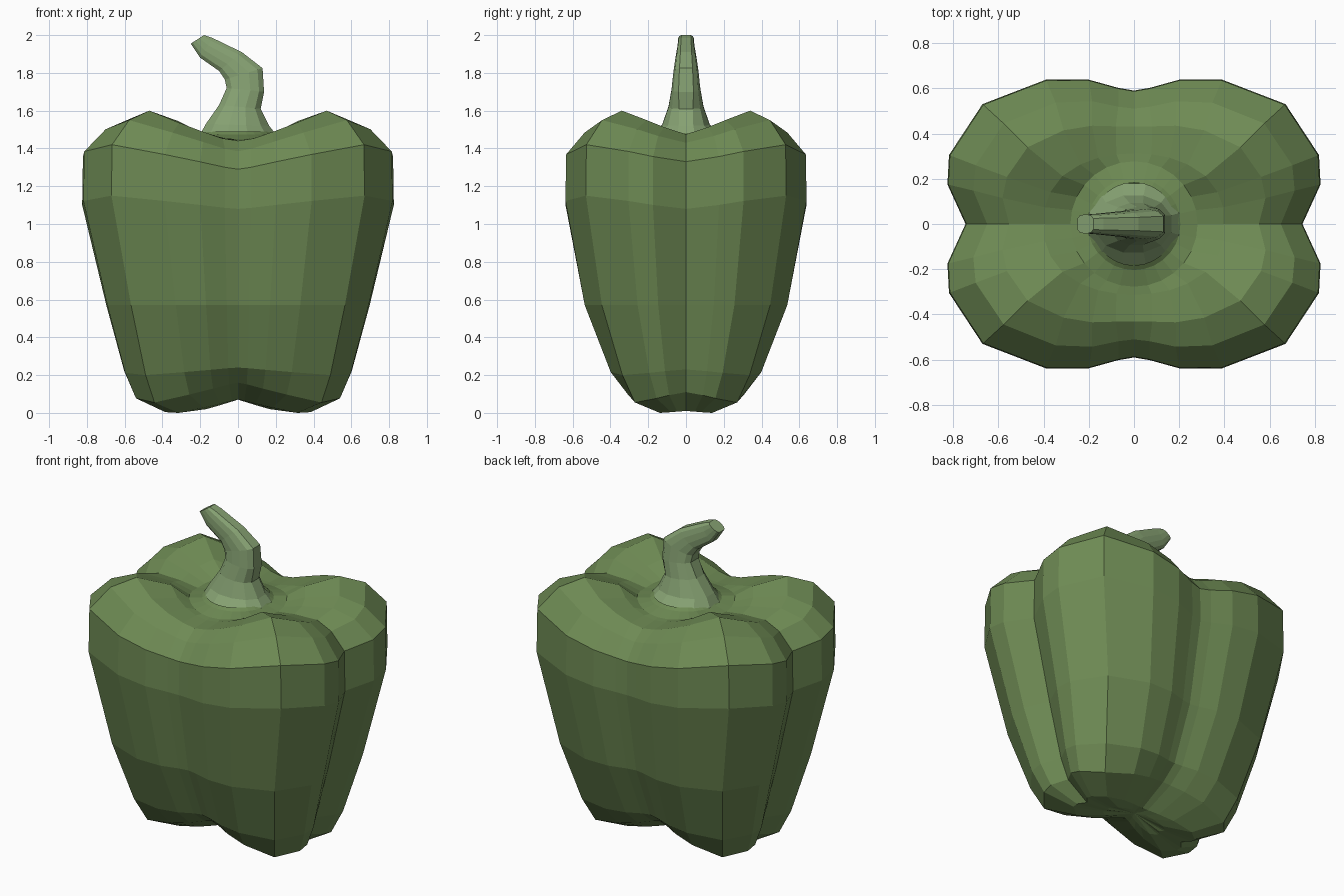
import bpy, bmesh, math

if "Cube" in bpy.data.objects:
    bpy.data.objects.remove(bpy.data.objects["Cube"])


def material(name, rgb):
    m = bpy.data.materials.new(name)
    m.diffuse_color = (*rgb, 1)
    m.use_nodes = True
    m.node_tree.nodes["Principled BSDF"].inputs["Base Color"].default_value = m.diffuse_color
    return m


def loft(name, rings, mat, start=None, cap_end=False):
    """Skin a list of closed rings; optionally close the start to a point, the end to a face."""
    bm = bmesh.new()
    loops = [[bm.verts.new(p) for p in r] for r in rings]
    n = len(loops[0])
    for a, b in zip(loops, loops[1:]):
        for i in range(n):
            j = (i + 1) % n
            bm.faces.new((a[i], a[j], b[j], b[i]))
    if start:
        t = bm.verts.new(start)
        for i in range(n):
            bm.faces.new((loops[0][(i + 1) % n], loops[0][i], t))
    if cap_end:
        bm.faces.new(loops[-1])
    bmesh.ops.recalc_face_normals(bm, faces=bm.faces)
    me = bpy.data.meshes.new(name)
    bm.to_mesh(me)
    bm.free()
    me.materials.append(mat)
    ob = bpy.data.objects.new(name, me)
    bpy.context.collection.objects.link(ob)
    return ob


# Quarter outline of the four-lobed body: x, y, side groove weight, front groove weight
quarter = [(.745, 0, 1, 0), (.825, .175, .7, 0), (.818, .305, .4, 0), (.67, .53, 0, 0),
           (.39, .638, 0, .4), (.2, .638, 0, .7), (.07, .602, 0, .92), (0, .59, 0, 1)]
outline = quarter[:]
outline += [(-x, y, s, f) for x, y, s, f in quarter[-2::-1]]
outline += [(-x, -y, s, f) for x, y, s, f in quarter[1:]]
outline += [(x, -y, s, f) for x, y, s, f in quarter[-2:0:-1]]

# Body rings, bottom to top: x scale, y scale, z at lobe, side groove, front groove,
# roundness of the plan, pinch of the front groove
levels = [(.25, .11, .02, .02, .07, 0, .5),
          (.47, .26, .0, .01, .07, 0, .5),
          (.66, .51, .055, .11, .16, 0, .14),
          (.73, .635, .20, .23, .24, 0, .04),
          (.845, .84, .57, .57, .57, 0, 0),
          (1, 1, 1.15, 1.08, 1.08, 0, 0),
          (.995, .995, 1.42, 1.33, 1.29, 0, 0),
          (.87, .865, 1.55, 1.43, 1.385, .1, 0),
          (.735, .73, 1.60, 1.475, 1.44, .4, 0),
          (.52, .53, 1.545, 1.47, 1.445, .8, 0),
          (.37, .47, 1.475, 1.455, 1.45, 1, 0),
          (.27, .345, 1.475, 1.475, 1.475, 1, 0),
          (.24, .31, 1.49, 1.49, 1.49, 1, 0)]
body_rings = []
for sx, sy, zl, zs, zf, rnd, pinch in levels:
    ring = []
    for i, (x, y, s, f) in enumerate(outline):
        a = math.tau * i / len(outline)
        px = x + (.76 * math.cos(a) - x) * rnd
        py = (y + (.59 * math.sin(a) - y) * rnd) * (1 - pinch * f)
        ring.append((px * sx, py * sy, zl + s * (zs - zl) + f * (zf - zl)))
    body_rings.append(ring)
loft("pepper_body", body_rings, material("body_green", (.155, .255, .088)), start=(0, 0, .07))

# Curved stem: left end x, z, right end x, z, half depth in y, boxiness (1 = round)
sections = [(-.20, 1.475, .20, 1.475, .185, 1),
            (-.17, 1.53, .165, 1.52, .13, .9),
            (-.10, 1.63, .12, 1.61, .095, .7),
            (-.06, 1.72, .138, 1.70, .078, .5),
            (-.07, 1.765, .13, 1.825, .068, .5),
            (-.10, 1.81, .02, 1.91, .058, .5),
            (-.20, 1.88, -.135, 1.985, .045, .4),
            (-.25, 1.955, -.18, 2.0, .042, .4)]
SIDES = 12
stem_rings = []
for xl, zl, xr, zr, d, box in sections:
    ring = []
    for i in range(SIDES):
        a = math.tau * (i + .5) / SIDES
        t = (1 + math.cos(a) / math.cos(math.pi / SIDES)) / 2
        y = math.copysign(abs(math.sin(a)) ** box, math.sin(a)) * d
        ring.append((xl + (xr - xl) * t, y, zl + (zr - zl) * t))
    stem_rings.append(ring)
loft("stem", stem_rings, material("stem_green", (.24, .36, .17)), cap_end=True)
